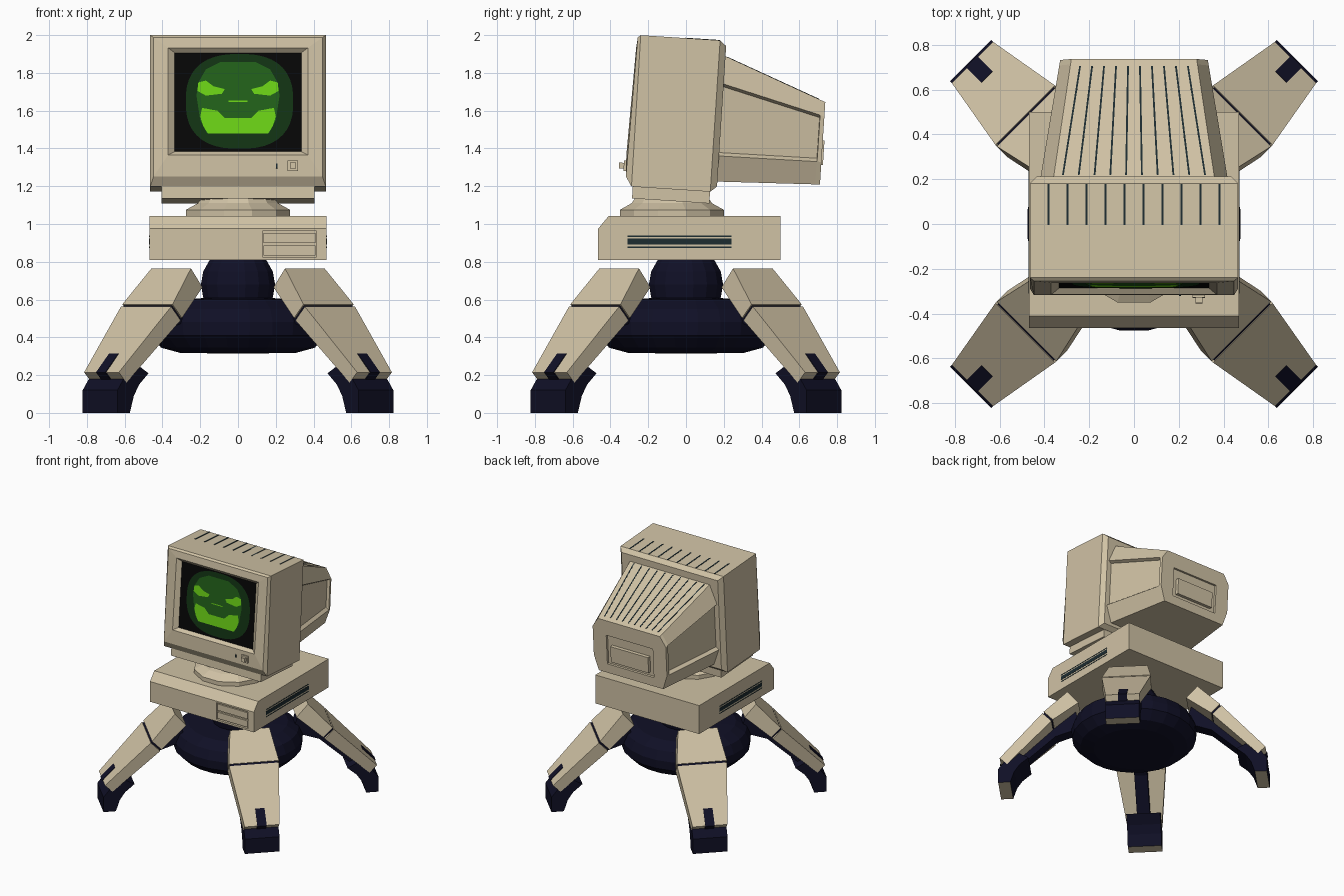
import bpy, bmesh, math
from mathutils import Matrix, Vector

if "Cube" in bpy.data.objects:
    bpy.data.objects.remove(bpy.data.objects["Cube"])


def material(name, *rgb):
    m = bpy.data.materials.new(name)
    m.use_nodes = True
    m.diffuse_color = (*rgb, 1)
    m.node_tree.nodes["Principled BSDF"].inputs["Base Color"].default_value = (*rgb, 1)
    return m


BEIGE = material("beige plastic", 0.63, 0.54, 0.375)
NAVY = material("navy metal", 0.005, 0.005, 0.019)
BLACK = material("screen black", 0.002, 0.002, 0.002)
DARK = material("dark green glow", 0.006, 0.035, 0.007)
MID = material("middle green", 0.016, 0.12, 0.01)
BRIGHT = material("bright green", 0.15, 0.66, 0.008)
SLOT = material("vent shadow", 0.012, 0.025, 0.03)

# The monitor leans back around this pivot
PIVOT = Vector((0, 0, 1.6))
TILT = Matrix.Translation(PIVOT) @ Matrix.Rotation(-0.065, 4, "X") @ Matrix.Translation(-PIVOT)


def finish(name, bm, mats, matrix=None):
    bmesh.ops.recalc_face_normals(bm, faces=bm.faces)
    mesh = bpy.data.meshes.new(name)
    bm.to_mesh(mesh)
    bm.free()
    for m in mats if isinstance(mats, list) else [mats]:
        mesh.materials.append(m)
    obj = bpy.data.objects.new(name, mesh)
    bpy.context.collection.objects.link(obj)
    if matrix:
        obj.matrix_world = matrix
    return obj


def loft(name, rings, mat, matrix=None, end_mat=0):
    """Skin a row of equal-length rings and cap both ends."""
    bm = bmesh.new()
    loops = [[bm.verts.new(p) for p in ring] for ring in rings]
    n = len(loops[0])
    for a, b in zip(loops, loops[1:]):
        for i in range(n):
            j = (i + 1) % n
            bm.faces.new((a[i], a[j], b[j], b[i]))
    bm.faces.new(loops[0])
    bm.faces.new(loops[-1]).material_index = end_mat
    return finish(name, bm, mat, matrix)


def box(name, x, y, z, mat, matrix=None):
    ring = lambda h: [(x[0], y[0], h), (x[1], y[0], h), (x[1], y[1], h), (x[0], y[1], h)]
    return loft(name, [ring(z[0]), ring(z[1])], mat, matrix)


def lathe(name, profile, sides, mat, centre=(0, 0)):
    rings = [[(centre[0] + r * math.cos(2 * math.pi * (i + 0.5) / sides),
               centre[1] + r * math.sin(2 * math.pi * (i + 0.5) / sides), z)
              for i in range(sides)] for r, z in profile]
    return loft(name, rings, mat)


def cut(obj, cutter):
    mod = obj.modifiers.new("cut", "BOOLEAN")
    mod.object, mod.operation, mod.solver = cutter, "DIFFERENCE", "EXACT"
    bpy.context.view_layer.update()
    shape = obj.evaluated_get(bpy.context.evaluated_depsgraph_get())
    mesh = bpy.data.meshes.new_from_object(shape)
    obj.modifiers.clear()
    obj.data = mesh
    bpy.data.objects.remove(cutter)


# Monitor shell, from the back edge round to the sunken screen
def frame(y_top, y_low, w, low, top):
    return [(-w, y_low, low), (w, y_low, low), (w, y_top, top), (-w, y_top, top)]


loft("monitor_shell", [
    frame(0.19, 0.19, 0.435, 1.21, 1.955),
    frame(0.156, 0.156, 0.465, 1.18, 1.983),
    frame(-0.265, -0.262, 0.465, 1.18, 1.983),
    frame(-0.28, -0.295, 0.447, 1.232, 1.97),
    frame(-0.285, -0.3, 0.37, 1.345, 1.915),
    frame(-0.262, -0.272, 0.335, 1.365, 1.89)], [BEIGE, BLACK], TILT, 1)


# Picture on the screen, in stacked thin sheets
def sheet(name, points, layer, mat):
    bm = bmesh.new()
    bm.faces.new([bm.verts.new((x, -0.272 + (z - 1.383) * 0.019 - 0.002 * layer, z - 0.018))
                  for x, z in points])
    obj = finish(name, bm, mat, TILT)
    if obj.data.polygons[0].normal.y > 0:
        obj.data.flip_normals()


def mirrored(half):
    return half + [(-x, z) for x, z in reversed(half)]


def oval(w, h, power):
    pts = []
    for i in range(40):
        a = 2 * math.pi * (i + 0.5) / 40
        c, s = math.cos(a), math.sin(a)
        pts.append((0.008 + w * math.copysign(abs(c) ** power, c),
                    1.65 + h * math.copysign(abs(s) ** power, s)))
    return pts


sheet("screen_glow", oval(0.285, 0.252, 0.8), 1, DARK)
sheet("face_shape", mirrored([(0.09, 1.86), (0.17, 1.82), (0.21, 1.75), (0.22, 1.68),
                              (0.2, 1.55), (0.165, 1.48)]), 2, MID)
for s in (-1, 1):
    sheet("glowing_eye", [(s * x, z) for x, z in [
        (0.21, 1.75), (0.17, 1.76), (0.13, 1.73), (0.07, 1.715),
        (0.085, 1.69), (0.17, 1.68), (0.215, 1.705)]], 3, BRIGHT)
sheet("glowing_mouth", mirrored([(0.07, 1.56), (0.11, 1.6), (0.19, 1.615), (0.2, 1.57),
                                 (0.185, 1.52), (0.16, 1.48)]), 3, BRIGHT)
sheet("face_line", [(-0.05, 1.654), (0.05, 1.654), (0.05, 1.647), (-0.05, 1.647)], 3, BRIGHT)

# Power button and light
box("power_button_rim", (0.262, 0.318), (-0.31, -0.28), (1.26, 1.315), BEIGE, TILT)
box("power_button", (0.274, 0.306), (-0.335, -0.28), (1.272, 1.303), BEIGE, TILT)
box("power_light", (0.2, 0.209), (-0.302, -0.28), (1.275, 1.3), SLOT, TILT)

# Rear housing with sunken side panels
FRONT = [(0.36, 1.903), (0.42, 1.755), (0.42, 1.74), (0.42, 1.39), (0.42, 1.372), (0.37, 1.236)]
BACK = [(0.28, 1.693), (0.33, 1.617), (0.33, 1.603), (0.33, 1.394), (0.33, 1.376), (0.29, 1.256)]


def section(y, sunk):
    t = (y - 0.185) / 0.548
    half = []
    for i, (a, b) in enumerate(zip(FRONT, BACK)):
        x = a[0] + (b[0] - a[0]) * t - (sunk if i in (2, 3) else 0)
        half.append((x, y, a[1] + (b[1] - a[1]) * t))
    return half + [(-x, y, z) for x, y, z in reversed(half)]


housing = loft("rear_housing", [section(0.185, 0.025), section(0.708, 0.025),
                                section(0.71, 0), section(0.733, 0)], BEIGE, TILT)
cut(housing, box("cutter", (-0.21, 0.21), (0.715, 0.8), (1.33, 1.57), BEIGE, TILT))
box("rear_connector_block", (-0.17, 0.17), (0.7, 0.742), (1.36, 1.49), BEIGE, TILT)

# Vent lines on the shell and the housing
for i in range(10):
    x = (i - 4.5) * 0.085
    box("shell_vent", (x - 0.005, x + 0.005), (-0.03, 0.155), (1.98, 1.985), SLOT, TILT)
    a, b = x * 0.83, x * 0.63
    loft("housing_vent", [
        [(c - 0.004, y, z - 0.003), (c + 0.004, y, z - 0.003),
         (c + 0.004, y, z + 0.002), (c - 0.004, y, z + 0.002)]
        for c, y, z in ((a, 0.2, 1.897), (b, 0.7, 1.706))], SLOT, TILT)

# Monitor foot and swivel
box("monitor_foot", (-0.405, 0.405), (-0.255, 0.155), (1.118, 1.19), BEIGE, TILT)
lathe("swivel_plate", [(0.285, 1.04), (0.285, 1.075), (0.22, 1.11), (0.2, 1.14)],
      12, BEIGE, (0, -0.075))

# Computer case with a chamfered front edge
SIDE = [(-0.465, 0.81), (0.5, 0.81), (0.5, 1.042), (-0.41, 1.042), (-0.465, 0.975)]
case = loft("computer_case", [[(x, y, z) for y, z in SIDE] for x in (-0.469, 0.469)], BEIGE)
cut(case, box("cutter", (0.13, 0.415), (-0.6, -0.445), (0.825, 0.963), BEIGE))
for z in (0.833, 0.9):
    box("disk_drive", (0.136, 0.409), (-0.46, -0.44), (z, z + 0.052), BEIGE)
for s in (-1, 1):
    x = sorted((s * 0.46, s * 0.471))
    box("side_slot", x, (-0.31, 0.24), (0.892, 0.922), SLOT)
    box("side_slot_upper_line", x, (-0.31, 0.24), (0.932, 0.938), SLOT)
    box("side_slot_lower_line", x, (-0.31, 0.24), (0.874, 0.88), SLOT)

# Ball joint and round hull
ball = [(0.2 * math.cos(a), 0.68 + 0.2 * math.sin(a))
        for a in (math.radians(d) for d in range(-80, 81, 20))]
lathe("ball_joint", ball, 16, NAVY)
lathe("round_hull", [(0.12, 0.315), (0.31, 0.318), (0.41, 0.345), (0.475, 0.41),
                     (0.48, 0.48), (0.45, 0.55), (0.37, 0.6), (0.12, 0.61)], 24, NAVY)


# Legs: profiles of (radius, height, half width) turned to the four corners
def leg_part(name, profile, mat, turn):
    return loft(name, [[(r, s * t, z) for r, z, t in profile] for s in (-1, 1)], mat, turn)


def even(points, t):
    return [(r, z, t) for r, z in points]


for k in range(4):
    turn = Matrix.Rotation(math.pi / 4 + k * math.pi / 2, 4, "Z")
    leg_part("upper_leg", [(0.5, 0.765, 0.148), (0.678, 0.575, 0.188),
                           (0.608, 0.502, 0.188), (0.414, 0.665, 0.148)], BEIGE, turn)
    leg_part("lower_leg", [(0.688, 0.563, 0.188), (1.022, 0.215, 0.13),
                           (0.965, 0.16, 0.13), (0.618, 0.49, 0.188)], BEIGE, turn)
    leg_part("knee_seam", even([(0.67, 0.572), (0.686, 0.558), (0.618, 0.497),
                                (0.605, 0.512)], 0.178), NAVY, turn)
    leg_part("leg_strut", even([(0.45, 0.66), (0.66, 0.55), (0.96, 0.23), (0.9, 0.16),
                                (0.6, 0.43), (0.4, 0.5)], 0.05), NAVY, turn)
    leg_part("ankle_notch", even([(0.93, 0.315), (1.028, 0.215), (0.967, 0.153),
                                  (0.88, 0.25)], 0.035), NAVY, turn)
    foot = leg_part("foot", even([(1.033, 0), (1.033, 0.12), (0.99, 0.175), (0.89, 0.258),
                                  (0.8, 0.21), (0.87, 0.15), (0.91, 0.09), (0.94, 0)], 0.13),
                    [NAVY, BEIGE], turn)
    for face in foot.data.polygons:
        face.material_index = int(face.normal.z < -0.95)
